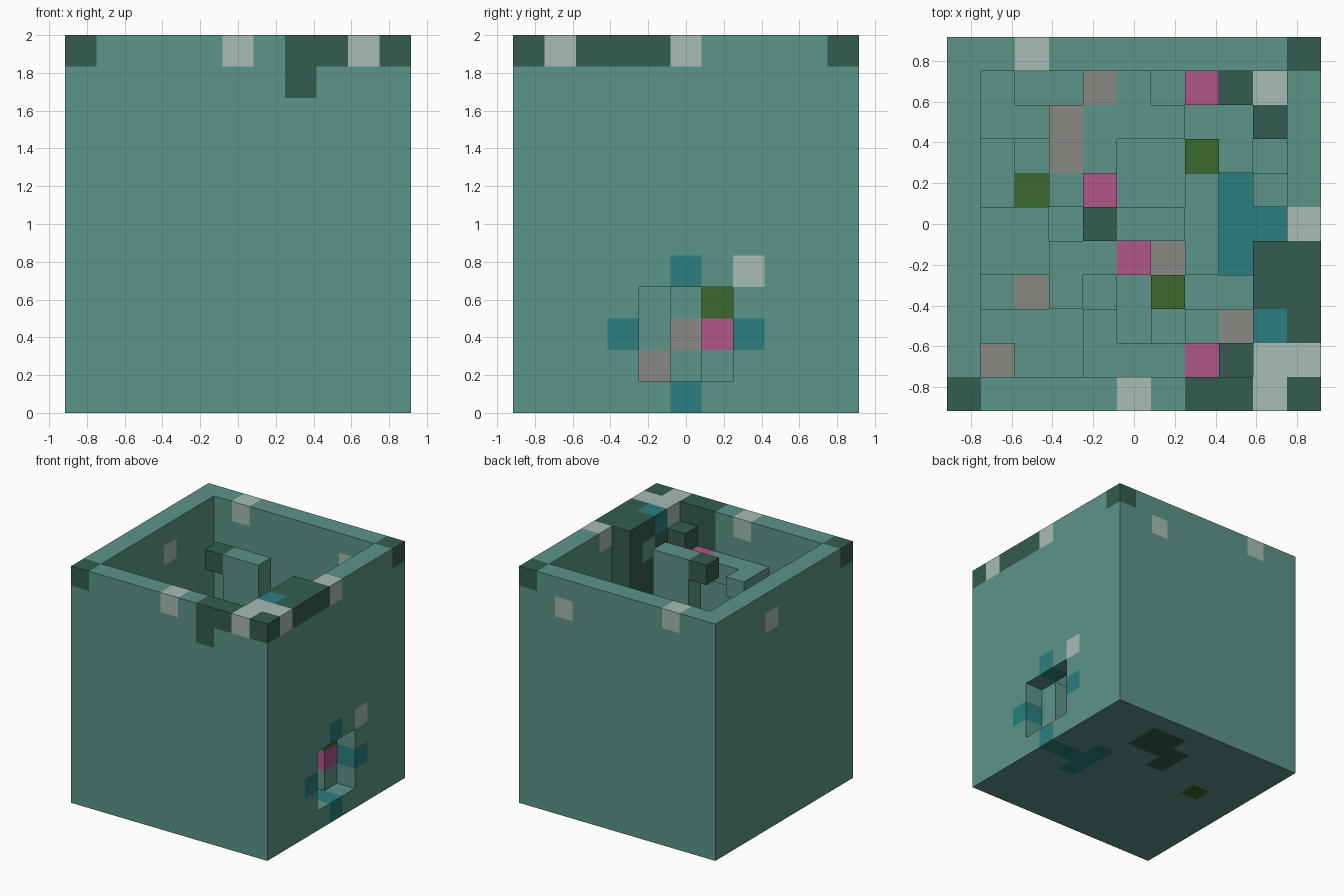
import bpy
import bmesh
from mathutils import Vector

if "Cube" in bpy.data.objects:
    bpy.data.objects.remove(bpy.data.objects["Cube"])

# Palette
PALETTE = {
    "teal": (0.107, 0.296, 0.246), "dark_green": (0.034, 0.107, 0.080),
    "pale_green": (0.381, 0.503, 0.456), "grey": (0.246, 0.246, 0.231),
    "pink": (0.434, 0.093, 0.246), "olive": (0.045, 0.138, 0.025),
    "blue": (0.025, 0.209, 0.216),
}
NAMES = list(PALETTE)
MATERIALS = []
for name, rgb in PALETTE.items():
    mat = bpy.data.materials.new(name)
    mat.use_nodes = True
    mat.diffuse_color = (*rgb, 1)
    bsdf = next(n for n in mat.node_tree.nodes if n.type == "BSDF_PRINCIPLED")
    bsdf.inputs["Base Color"].default_value = (*rgb, 1)
    bsdf.inputs["Roughness"].default_value = 0.9
    MATERIALS.append(mat)

SIDE, TALL = 11, 12
CELL = 2 / TALL
LAST, TOP = SIDE - 1, TALL - 1
blocks = {}  # cell -> (part, colour)


def span(v):
    return range(v[0], v[1] + 1) if isinstance(v, tuple) else (v,)


def fill(part, colour, i, j, k):
    """Fill a box of cells; each axis is one index or an inclusive pair."""
    for a in span(i):
        for b in span(j):
            for c in span(k):
                blocks[a, b, c] = (part, colour)


def paint(colour, i, j, k):
    """Recolour the cells of a box that are already filled."""
    for a in span(i):
        for b in span(j):
            for c in span(k):
                if (a, b, c) in blocks:
                    blocks[a, b, c] = (blocks[a, b, c][0], colour)


# Floor and four walls
ALL, UP = (0, LAST), (1, TOP)
fill("floor", "teal", ALL, ALL, 0)
fill("front_wall", "teal", ALL, 0, UP)
fill("back_wall", "teal", ALL, LAST, UP)
fill("right_wall", "teal", 0, (1, 9), UP)
fill("left_wall", "teal", LAST, (1, 9), UP)

# Doorway through the side wall
for j in (4, 5, 6):
    for k in (1, 2, 3):
        del blocks[LAST, j, k]

# Rim and wall patches
for i, j in ((0, 0), (LAST, 0), (LAST, LAST)):
    paint("dark_green", i, j, TOP)
paint("dark_green", (7, 8), 0, TOP)
paint("dark_green", 7, 0, TOP - 1)
paint("dark_green", LAST, (2, 4), TOP)
for i, j, k in ((5, 0, TOP), (9, 0, TOP), (LAST, 1, TOP), (LAST, 5, TOP),
                (2, LAST, TOP), (8, LAST, TOP - 1), (0, 6, TOP - 1), (LAST, 7, 4)):
    paint("pale_green", i, j, k)

# Patches around the doorway and under the floor
for j, k in ((3, 2), (7, 2), (5, 4)):
    paint("blue", LAST, j, k)
paint("blue", (8, LAST), 5, 0)
paint("blue", 8, (4, 6), 0)
paint("dark_green", (6, 7), (8, 9), 0)
paint("dark_green", 5, (7, 8), 0)

# Inner maze: column height by letter, back row first
HEIGHTS = ("cbbddcedd", "ccddddccd", "baddccdcb",
           "badecceae", "ccbdddeaa", "ccdddceac",
           "bbdcbdccc", "ccccbcddd", "dccdddddd")
for row, line in enumerate(HEIGHTS):
    for col, letter in enumerate(line):
        height = ord(letter) - ord("a")
        if height:
            fill("maze_blocks", "teal", col + 1, 9 - row, (1, height))

# Coloured tops of the columns
KEY = {"D": "dark_green", "W": "pale_green", "G": "grey", "P": "pink", "O": "olive"}
TOPS = ("...G..PDW", "..G.....D", "..G...O..",
        ".O.P.....", ".........", "....PG...",
        ".G...O...", ".......G.", "G........")
for row, line in enumerate(TOPS):
    for col, letter in enumerate(line):
        if letter in KEY:
            i, j = col + 1, 9 - row
            k = max(c for c in range(TALL) if (i, j, c) in blocks)
            paint(KEY[letter], i, j, k)

# Blocks seen through the doorway
paint("pink", 9, 6, 2)
paint("olive", 9, 6, 3)
paint("grey", 7, 5, 2)
fill("maze_blocks", "teal", 9, 4, (1, 3))
paint("grey", 9, 4, 1)

# Central beam near the rim, on a stem
fill("beam", "teal", (4, 6), 5, TOP)
paint("dark_green", 4, 5, TOP)
fill("beam_stem", "teal", (5, 6), 5, (TOP - 2, TOP - 1))

# Ledge along the front wall with a short arm
fill("ledge", "teal", (4, 8), 1, TOP - 2)
fill("ledge", "teal", 4, 2, TOP - 2)
paint("pink", 7, 1, TOP - 2)
fill("ledge_block", "dark_green", 8, 1, TOP - 1)

# Dark corner mass beside the side wall
fill("corner_mass", "dark_green", 9, (1, 4), (7, TOP))
paint("pale_green", 9, 1, TOP)
paint("blue", 9, 2, TOP)
paint("teal", 9, 3, TOP - 1)

# Faces of a unit cell: outward direction and two edge directions
FACES = []
for axis in range(3):
    for sign in (-1, 1):
        n = Vector((0, 0, 0))
        n[axis] = sign
        u = Vector((0, 0, 0))
        u[(axis + 1) % 3] = 1
        FACES.append((n, u, n.cross(u)))


def build(part):
    """Make one mesh from the exposed faces of a part."""
    bm = bmesh.new()
    for cell, (owner, colour) in blocks.items():
        if owner != part:
            continue
        centre = Vector(cell) + Vector((0.5, 0.5, 0.5))
        for n, u, v in FACES:
            if tuple(int(c) for c in Vector(cell) + n) in blocks:
                continue
            corners = [centre + (n + a * u + b * v) / 2
                       for a, b in ((-1, -1), (1, -1), (1, 1), (-1, 1))]
            verts = [bm.verts.new(((p.x - SIDE / 2) * CELL,
                                   (p.y - SIDE / 2) * CELL, p.z * CELL))
                     for p in corners]
            bm.faces.new(verts).material_index = NAMES.index(colour)
    bmesh.ops.remove_doubles(bm, verts=bm.verts, dist=0.001)
    mesh = bpy.data.meshes.new(part)
    bm.to_mesh(mesh)
    bm.free()
    for mat in MATERIALS:
        mesh.materials.append(mat)
    bpy.context.scene.collection.objects.link(bpy.data.objects.new(part, mesh))


for part in dict.fromkeys(owner for owner, _ in blocks.values()):
    build(part)
